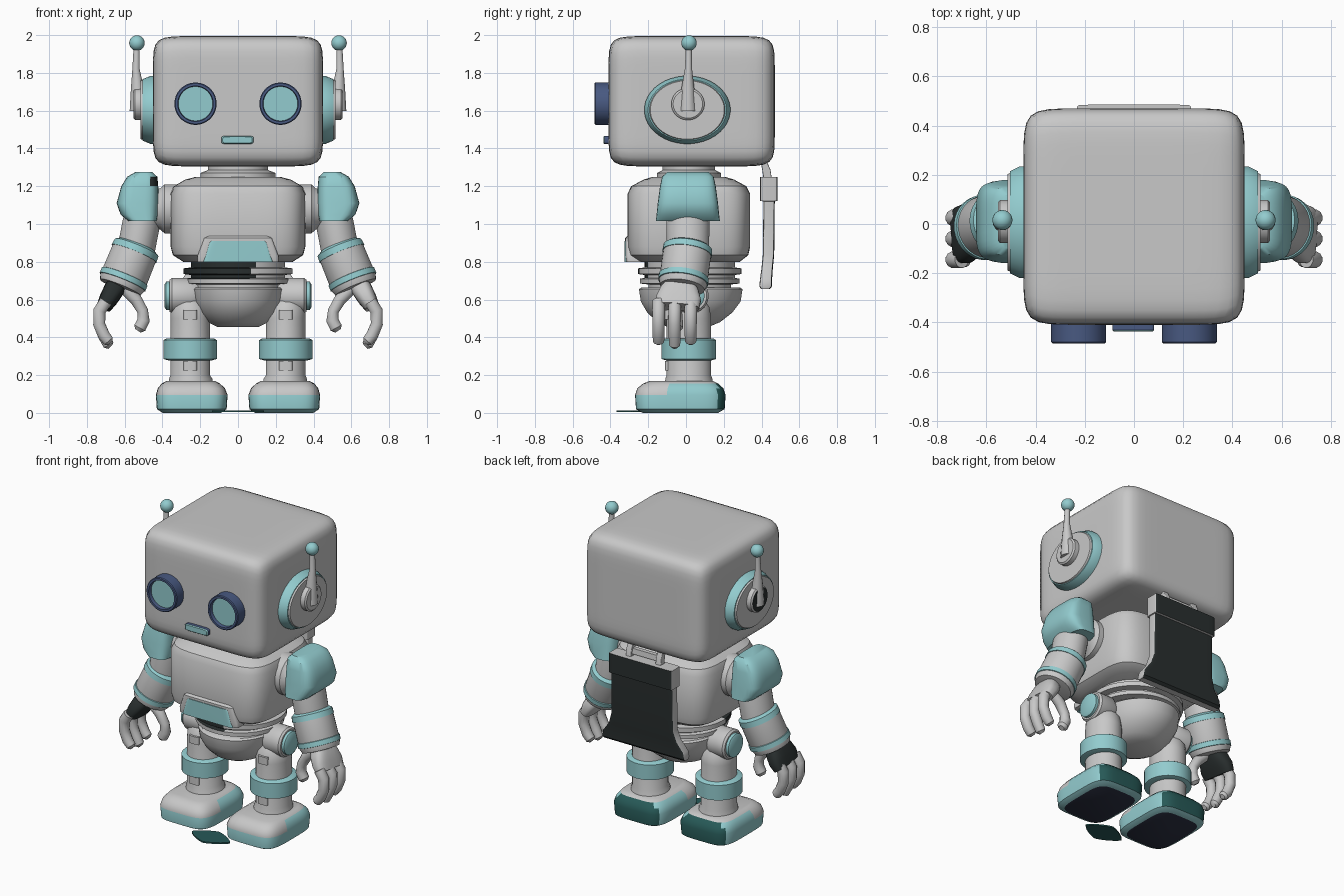
import bpy, bmesh, math
from mathutils import Matrix, Vector

def colour(name, r, g, b):
    m = bpy.data.materials.new(name)
    m.diffuse_color = (r, g, b, 1)
    return m

WHITE = colour("light grey", 0.58, 0.58, 0.58)
TEAL = colour("pale teal", 0.29, 0.60, 0.62)
NAVY = colour("navy", 0.065, 0.10, 0.22)
DARK = colour("near black", 0.022, 0.028, 0.028)
DEEP = colour("deep teal", 0.02, 0.10, 0.095)
SOLE = colour("sole navy", 0.025, 0.03, 0.055)
I4 = Matrix.Identity(4)
FLIP = Matrix.Scale(-1, 4, (1, 0, 0))

def finish(name, bm, mat):
    bmesh.ops.recalc_face_normals(bm, faces=bm.faces)
    me = bpy.data.meshes.new(name)
    bm.to_mesh(me)
    bm.free()
    me.materials.append(mat)
    ob = bpy.data.objects.new(name, me)
    bpy.context.collection.objects.link(ob)
    return ob

def paint(ob, mat, rule):
    """Give mat to every face whose centre and normal satisfy the rule."""
    ob.data.materials.append(mat)
    for p in ob.data.polygons:
        if rule(p.center, p.normal):
            p.material_index = len(ob.data.materials) - 1

def skin(name, rings, mat):
    """Closed surface through a list of rings of points."""
    bm = bmesh.new()
    vs = [[bm.verts.new(p) for p in r] for r in rings]
    n = len(vs[0])
    for a, b in zip(vs, vs[1:]):
        for i in range(n):
            j = (i + 1) % n
            bm.faces.new((a[i], a[j], b[j], b[i]))
    bm.faces.new(vs[0][::-1])
    bm.faces.new(vs[-1])
    return finish(name, bm, mat)

def ring(M, z, rx, ry, cx=0, cy=0, n=2, N=32):
    """Superellipse ring; n=2 is round, larger n is boxier."""
    out = []
    for i in range(N):
        a = 2 * math.pi * (i + 0.5) / N
        c, s = math.cos(a), math.sin(a)
        out.append(M @ Vector((cx + rx * math.copysign(abs(c) ** (2 / n), c),
                               cy + ry * math.copysign(abs(s) ** (2 / n), s), z)))
    return out

def loft(name, secs, mat, M=I4, n=2, N=32):
    return skin(name, [ring(M, *s, n=n, N=N) for s in secs], mat)

def frame(p, d):
    """Matrix at p with z along d and y kept close to world y."""
    z = Vector(d).normalized()
    y = Vector((0, 1, 0))
    y = (y - z * y.dot(z)).normalized()
    x = y.cross(z)
    return Matrix.Translation(p) @ Matrix((x, y, z)).transposed().to_4x4()

def tube(name, pts, radii, mat, M=I4, N=12):
    pts = [Vector(p) for p in pts]
    rings = []
    for i, (p, r) in enumerate(zip(pts, radii)):
        d = pts[min(i + 1, len(pts) - 1)] - pts[max(i - 1, 0)]
        rings.append(ring(M @ frame(p, d), 0, r, r, N=N))
    return skin(name, rings, mat)

# Head: cube pushed onto a boxy superellipsoid
bm = bmesh.new()
bmesh.ops.create_cube(bm, size=2)
bmesh.ops.subdivide_edges(bm, edges=bm.edges, cuts=17, use_grid_fill=True)
for v in bm.verts:
    k = sum(abs(c) ** 10 for c in v.co) ** -0.1
    v.co = Vector((0, 0.03, 1.65)) + Vector((v.co.x * 0.45, v.co.y * 0.44, v.co.z * 0.345)) * k
finish("head", bm, WHITE)

# Mouth
FRONT = Matrix.Rotation(math.pi / 2, 4, 'X')      # local z points to the front
m = loft("mouth", [(-0.03, .085, .022), (.03, .085, .022), (.036, .078, .017)], NAVY,
         Matrix.Translation((-.003, -.402, 1.445)) @ FRONT, n=6)
paint(m, TEAL, lambda c, n: n.y < -0.5)

# Neck, torso, belly panel
loft("neck", [(1.22, .2, .17, 0, .015), (1.27, .2, .17, 0, .015), (1.285, .16, .14, 0, .015),
              (1.34, .16, .14, 0, .015)], WHITE)
loft("torso", [(.80, .29, .27, 0, .015), (.835, .345, .315, 0, .015), (.88, .357, .325, 0, .015),
               (1.16, .357, .325, 0, .015), (1.20, .34, .305, 0, .015), (1.235, .28, .24, 0, .015),
               (1.25, .22, .19, 0, .015)], WHITE, n=4.5, N=56)
loft("belly_frame", [(.80, .215, .055, 0, -.262), (.83, .215, .06, 0, -.262),
                     (.925, .18, .06, 0, -.262), (.94, .16, .045, 0, -.262)], WHITE, n=10)
loft("belly_panel", [(.798, .185, .06, 0, -.266), (.90, .155, .06, 0, -.266),
                     (.91, .145, .06, 0, -.266)], TEAL, n=14)

# Waist rings and pelvis bowl
w = loft("waist", [(.82, .25, .24, 0, .02), (.77, .25, .24, 0, .02), (.765, .29, .275, 0, .02),
                   (.735, .29, .275, 0, .02), (.73, .25, .24, 0, .02), (.715, .25, .24, 0, .02),
                   (.71, .27, .265, 0, .02), (.685, .27, .265, 0, .02), (.68, .22, .22, 0, .02),
                   (.64, .22, .22, 0, .02)], WHITE, N=40)
paint(w, DARK, lambda c, n: c.x < 0.08 and c.y < 0 and c.z > 0.7)
loft("pelvis", [(.665, .235, .26, 0, .025), (.655, .245, .275, 0, .025), (.59, .235, .265, 0, .025),
                (.53, .205, .225, 0, .02), (.48, .16, .165, 0, .015), (.455, .11, .11, 0, .01)],
     WHITE, N=40)

# Back flap hanging on two tabs
f = loft("back_flap", [(.655, .30, .022, 0, .42), (.67, .302, .034, 0, .422), (.71, .295, .032, 0, .424),
                       (.77, .25, .03, 0, .43), (.84, .228, .03, 0, .437), (1.12, .225, .03, 0, .44),
                       (1.122, .232, .046, 0, .439), (1.25, .232, .046, 0, .439)], WHITE, n=16, N=40)
paint(f, DARK, lambda c, n: n.y > 0.6)
for s in (-1, 1):
    loft("flap_tab", [(1.22, .02, .022, s * .11, .435), (1.29, .02, .022, s * .11, .425),
                      (1.34, .02, .015, s * .11, .408)], WHITE, n=8, N=24)
loft("flap_handle", [(1.265, .12, .014, 0, .425), (1.30, .12, .014, 0, .42)], WHITE, n=10, N=24)

# Thin plate on the floor between the toes
loft("floor_plate", [(.004, .14, .085, 0, -.285), (.013, .14, .085, 0, -.285)], DEEP, n=1.3, N=24)

# Everything that repeats left and right
for s in (-1, 1):
    side = I4 if s == 1 else FLIP
    tag = "left" if s == 1 else "right"

    # Eye
    E = side @ Matrix.Translation((.225, -.40, 1.637)) @ FRONT
    loft(tag + "_eye_ring", [(-.04, .112, .112), (.08, .112, .112), (.085, .107, .107),
                             (.085, .094, .094), (.055, .09, .09)], NAVY, E, N=40)
    loft(tag + "_eye_lens", [(.05, .091, .091), (.062, .091, .091)], TEAL, E, N=40)

    # Ear and antenna
    X = Matrix.Rotation(math.pi / 2, 4, 'Y')      # local z points sideways
    A = side @ Matrix.Translation((0, .007, 1.604)) @ X
    loft(tag + "_ear_pad", [(.41, .18, .228), (.465, .18, .228), (.505, .163, .208)], TEAL, A, N=40)
    loft(tag + "_ear_plate", [(.50, .16, .203), (.515, .155, .196)], WHITE, A, N=40)
    h = loft(tag + "_ear_hub", [(.50, .085, .088), (.545, .085, .088), (.553, .075, .078)], WHITE,
             side @ Matrix.Translation((0, .01, 1.635)) @ X)
    if s == -1:
        paint(h, DARK, lambda c, n: n.x < -0.9)
    tube(tag + "_antenna", [(.53, .01, 1.60), (.533, .01, 1.72), (.54, .013, 1.82), (.537, .015, 1.94)],
         [.045, .035, .02, .016], WHITE, side)
    bm = bmesh.new()
    bmesh.ops.create_uvsphere(bm, u_segments=20, v_segments=12, radius=.041,
                              matrix=Matrix.Translation((s * .535, .016, 1.958)))
    finish(tag + "_antenna_ball", bm, TEAL)

    # Shoulder
    loft(tag + "_shoulder_joint", [(.30, .13, .13), (.39, .13, .13), (.41, .11, .11), (.46, .10, .10)],
         WHITE, side @ Matrix.Translation((0, .01, 1.08)) @ X)
    p = loft(tag + "_shoulder_pad", [(1.015, .075, .17, .505, .01), (1.05, .10, .166, .522, .01),
                                     (1.11, .112, .16, .531, .01), (1.20, .098, .148, .52, .01),
                                     (1.25, .08, .137, .507, .01), (1.275, .045, .11, .498, .01)],
             TEAL, side, n=4)
    if s == -1:
        paint(p, DARK, lambda c, n: c.x > -.47 and c.y < -.05 and 1.16 < c.z < 1.26)

    # Arm
    up = Vector((.49, .01, 1.12))
    el = Vector((.537, .01, .875))
    wr = Vector((.625, -.02, .66))
    loft(tag + "_upper_arm", [(0, .09, .10), (.12, .10, .115), (.27, .10, .112)], WHITE,
         side @ frame(up, el - up))
    F = side @ frame(el, wr - el)
    loft(tag + "_elbow_band", [(-.015, .10, .11), (0, .125, .13), (.035, .128, .132)], TEAL, F)
    loft(tag + "_forearm", [(.02, .123, .128), (.20, .126, .128), (.23, .115, .118), (.235, .08, .085)],
         WHITE, F)
    loft(tag + "_wrist_band", [(.165, .124, .126), (.168, .131, .133), (.198, .131, .133),
                               (.20, .124, .126)], TEAL, F)

    # Hand
    H = side @ frame((.635, -.03, .69), (.075, -.015, -.13))
    loft(tag + "_palm", [(0, .05, .07), (.04, .055, .10), (.10, .05, .12), (.15, .04, .115)],
         DARK if s == -1 else WHITE, H, n=3, N=24)
    for i, y in enumerate((-.145, -.06, .025)):
        d = .02 * (i == 1)
        tube(f"{tag}_finger_{i + 1}", [(.70, y, .59), (.733, y, .54), (.735, y, .47), (.71, y, .41),
                                       (.685, y, .38 - d), (.675, y, .37 - d)],
             [.034, .035, .033, .033, .03, .016], WHITE, side)
    tube(tag + "_thumb", [(.60, -.05, .66), (.54, -.05, .60), (.505, -.05, .54), (.50, -.05, .49),
                          (.52, -.05, .45), (.53, -.05, .435)],
         [.035, .033, .03, .034, .034, .018], WHITE, side)

    # Hip
    P = side @ Matrix.Translation((0, .02, .62)) @ X
    loft(tag + "_hip", [(.20, .07, .07), (.25, .095, .10), (.35, .095, .10), (.362, .085, .09)], WHITE, P)
    loft(tag + "_hip_cap", [(.35, .075, .078), (.38, .075, .078), (.388, .062, .065)], TEAL, P)

    # Leg
    loft(tag + "_leg", [(.13, .12, .13, .25, .015), (.18, .115, .125, .25, .015),
                        (.20, .105, .118, .253, .015), (.50, .105, .118, .253, .015),
                        (.56, .10, .11, .255, .015), (.60, .07, .08, .26, .015)], WHITE, side)
    loft(tag + "_knee_band", [(.278, .115, .12, .253, .015), (.285, .142, .145, .253, .015),
                              (.385, .142, .145, .253, .015), (.395, .125, .13, .253, .015)], TEAL, side)
    for z in (.52, .25):
        loft(tag + "_leg_plate", [(z - .025, .035, .03, .253, -.08), (z + .025, .035, .03, .253, -.08)],
             WHITE, side, n=6, N=20)

    # Foot
    b = loft(tag + "_foot", [(0, .155, .20, .245, -.03), (.02, .185, .235, .245, -.03),
                             (.095, .19, .24, .245, -.03), (.13, .178, .228, .247, -.03),
                             (.155, .155, .20, .25, -.028), (.168, .13, .17, .25, -.025)],
             WHITE, side, n=4.5, N=48)
    paint(b, TEAL, lambda c, n: c.z < .095 or (c.y > -.11 and c.z < .15))
    paint(b, DEEP, lambda c, n: n.y > .55)
    paint(b, SOLE, lambda c, n: n.z < -.9)

# Smooth shading with sharp edges kept
for ob in bpy.context.scene.objects:
    ob.select_set(True)
    bpy.context.view_layer.objects.active = ob
bpy.ops.object.shade_smooth_by_angle(angle=math.radians(35))
